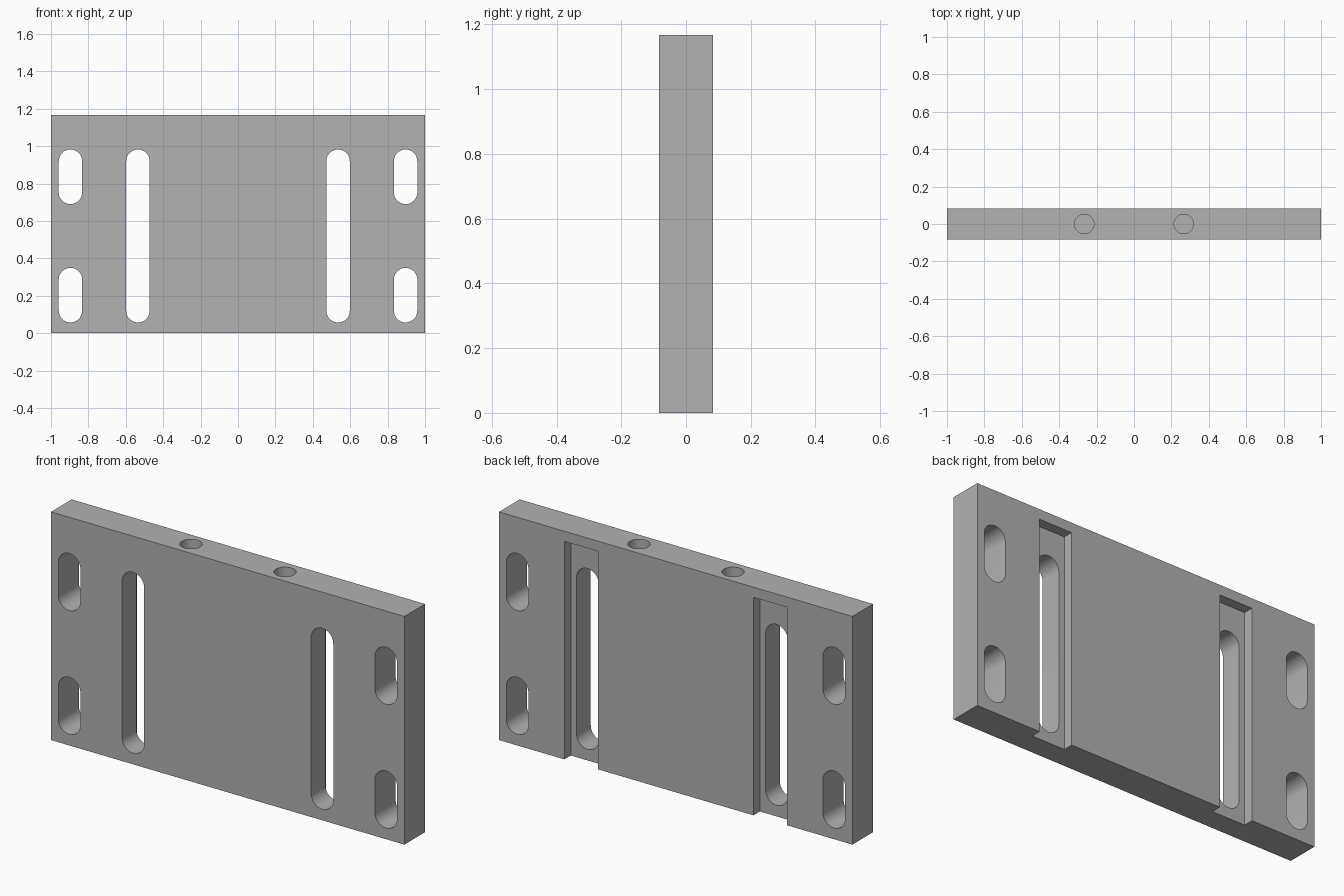
import bpy, bmesh
from math import pi, sin, cos, radians
from mathutils import Vector

WIDTH, THICK, HEIGHT = 2.0, 0.167, 1.167
BACK = THICK / 2
ARC = 24  # segments per half circle

cube = bpy.data.objects.get("Cube")
if cube:
    bpy.data.objects.remove(cube, do_unlink=True)

steel = bpy.data.materials.new("plain grey")
steel.use_nodes = True
grey = (0.445, 0.445, 0.445, 1.0)
steel.diffuse_color = grey
steel.node_tree.nodes["Principled BSDF"].inputs["Base Color"].default_value = grey


def prism(name, outline, direction):
    """Extrude a closed outline of 3D points along a direction."""
    bm = bmesh.new()
    face = bm.faces.new([bm.verts.new(p) for p in outline])
    moved = bmesh.ops.extrude_face_region(bm, geom=[face])["geom"]
    verts = [v for v in moved if isinstance(v, bmesh.types.BMVert)]
    bmesh.ops.translate(bm, verts=verts, vec=Vector(direction))
    bmesh.ops.recalc_face_normals(bm, faces=bm.faces)
    mesh = bpy.data.meshes.new(name)
    bm.to_mesh(mesh)
    bm.free()
    mesh.materials.append(steel)
    obj = bpy.data.objects.new(name, mesh)
    bpy.context.collection.objects.link(obj)
    return obj


def block(name, x0, x1, y0, y1, z0, z1):
    outline = [(x0, y0, z0), (x1, y0, z0), (x1, y0, z1), (x0, y0, z1)]
    return prism(name, outline, (0, y1 - y0, 0))


def slot(name, x, z0, z1, r):
    """Upright round-ended slot cutter running right through the plate."""
    outline = []
    for centre, start in ((z1 - r, 0), (z0 + r, pi)):
        for i in range(ARC + 1):
            a = start + pi * i / ARC
            outline.append((x + r * cos(a), -THICK, centre + r * sin(a)))
    return prism(name, outline, (0, 2 * THICK, 0))


def bore(name, x, r, depth):
    """Blind round hole cutter in the top edge."""
    outline = [(x + r * cos(pi * i / ARC), r * sin(pi * i / ARC), HEIGHT - depth)
               for i in range(2 * ARC)]
    return prism(name, outline, (0, 0, depth + 0.1))


# Main plate
plate = block("mounting_plate", -WIDTH / 2, WIDTH / 2, -BACK, BACK, 0, HEIGHT)

# Cutters, the same on both sides
cutters = []
for side, s in (("left", 1), ("right", -1)):
    x = s * 0.535
    cutters += [
        # Shallow rear channel, open at the bottom
        block(side + "_channel", x - 0.095, x + 0.095, BACK - 0.052, BACK + 0.1, -0.1, 1.115),
        slot(side + "_long_slot", x, 0.057, 0.982, 0.0625),
        slot(side + "_lower_slot", s * 0.896, 0.057, 0.349, 0.0625),
        slot(side + "_upper_slot", s * 0.896, 0.69, 0.982, 0.0625),
        bore(side + "_top_hole", s * 0.266, 0.052, 0.33),
    ]

# Cut everything out of the plate
for cutter in cutters:
    cutter.hide_render = True
    mod = plate.modifiers.new(cutter.name, "BOOLEAN")
    mod.operation = "DIFFERENCE"
    mod.solver = "EXACT"
    mod.object = cutter

bpy.context.view_layer.update()
evaluated = plate.evaluated_get(bpy.context.evaluated_depsgraph_get())
result = bpy.data.meshes.new_from_object(evaluated)
plate.modifiers.clear()
plate.data = result
for cutter in cutters:
    bpy.data.objects.remove(cutter, do_unlink=True)

# Smooth round walls, crisp edges
bpy.ops.object.select_all(action="DESELECT")
plate.select_set(True)
bpy.context.view_layer.objects.active = plate
bpy.ops.object.shade_smooth_by_angle(angle=radians(30))
